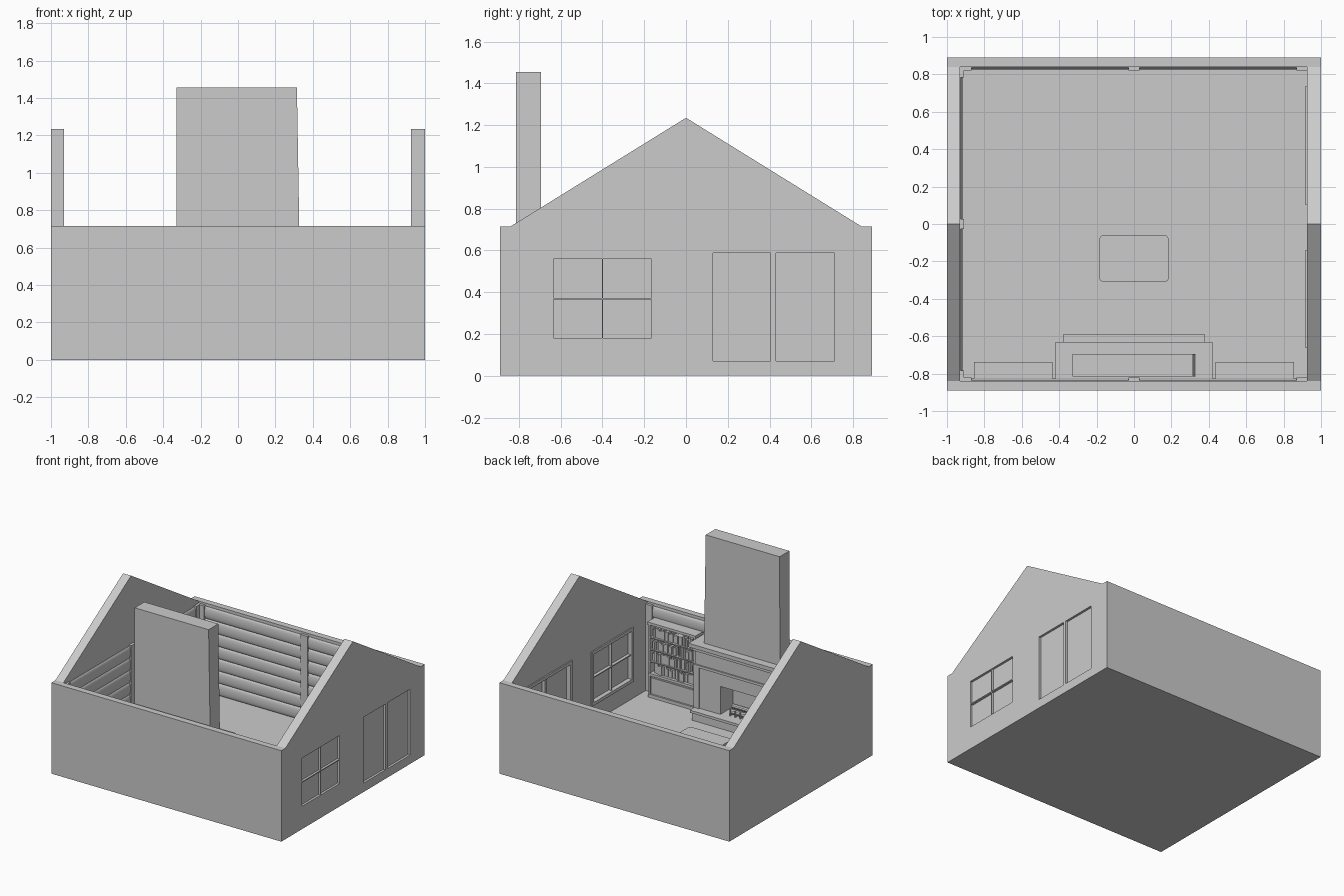
import bpy, bmesh, math, random

if "Cube" in bpy.data.objects:
    bpy.data.objects.remove(bpy.data.objects["Cube"])

random.seed(4)


def finish(name, bm):
    bmesh.ops.recalc_face_normals(bm, faces=bm.faces)
    me = bpy.data.meshes.new(name)
    bm.to_mesh(me)
    bm.free()
    ob = bpy.data.objects.new(name, me)
    bpy.context.collection.objects.link(ob)
    return ob


def boxes(name, items):
    """One object from boxes given as (x0, x1, y0, y1, z0, z1)."""
    bm = bmesh.new()
    for x0, x1, y0, y1, z0, z1 in items:
        vs = bmesh.ops.create_cube(bm, size=1)["verts"]
        for v in vs:
            v.co = (x0 + (v.co.x + .5) * (x1 - x0), y0 + (v.co.y + .5) * (y1 - y0),
                    z0 + (v.co.z + .5) * (z1 - z0))
    return finish(name, bm)


def prism(name, pts, axis, a, b):
    """Extrude a 2D outline along an axis from a to b."""
    put = {"x": lambda u, v, t: (t, u, v), "y": lambda u, v, t: (u, t, v),
           "z": lambda u, v, t: (u, v, t)}[axis]
    bm = bmesh.new()
    lo = [bm.verts.new(put(u, v, a)) for u, v in pts]
    hi = [bm.verts.new(put(u, v, b)) for u, v in pts]
    bm.faces.new(lo)
    bm.faces.new(hi)
    n = len(pts)
    for i in range(n):
        bm.faces.new((lo[i], lo[(i + 1) % n], hi[(i + 1) % n], hi[i]))
    return finish(name, bm)


def smooth(ob):
    bpy.ops.object.select_all(action="DESELECT")
    ob.select_set(True)
    bpy.context.view_layer.objects.active = ob
    bpy.ops.object.shade_smooth_by_angle(angle=math.radians(35))


# Shell: floor, long walls, gable ends
boxes("floor", [(-.95, .95, -.85, .85, 0, .02)])
boxes("front_wall", [(-.93, .93, -.89, -.84, 0, .715)])
boxes("back_wall", [(-.93, .93, .84, .89, 0, .715)])
gable = [(-.89, 0), (.89, 0), (.89, .715), (.84, .715), (0, 1.235), (-.84, .715), (-.89, .715)]
prism("left_gable", gable, "x", -1, -.93)
right = prism("right_gable", gable, "x", .925, 1)

# Openings in the right gable (y0, y1, z0, z1)
window = [(y, y + .232, z, z + .185) for y in (-.635, -.398) for z in (.18, .373)]
door = [(.13, .405, .07, .588), (.43, .71, .07, .588)]
cutter = boxes("opening_cutter", [(.8, 1.1) + o for o in window + door])
cutter.hide_render = True
mod = right.modifiers.new("openings", "BOOLEAN")
mod.object = cutter
mod.operation = "DIFFERENCE"
mod.solver = "EXACT"
bpy.context.view_layer.objects.active = right
bpy.ops.object.modifier_apply(modifier=mod.name)
bpy.data.objects.remove(cutter)
boxes("glass_panes", [(.95, .982) + o for o in window + door])
boxes("door_sill", [(.98, 1.0, .105, .735, .02, .065)])


# Inside casings round the window and the door
def casing(name, y0, y1, z0, z1, w):
    x0, x1 = .915, .93
    boxes(name, [(x0, x1, y0 - w, y0, z0 - w, z1 + w), (x0, x1, y1, y1 + w, z0 - w, z1 + w),
                 (x0, x1, y0, y1, z1, z1 + w), (x0, x1, y0, y1, z0 - w, z0)])


casing("window_casing", -.635, -.166, .18, .558, .025)
casing("door_casing", .13, .71, .07, .588, .025)

# Rounded log cladding on three inner walls
LOGS, H, SEG = 7, .096, 8


def log_profile(base, sign):
    pts = [(base, .02)]
    for i in range(LOGS):
        for k in range(SEG + (i == LOGS - 1)):
            a = math.pi * k / SEG
            pts.append((base + sign * (.002 + .011 * math.sin(a)),
                        .02 + H * i + H * (1 - math.cos(a)) / 2))
    return pts + [(base, .02 + H * LOGS)]


smooth(prism("front_logs", log_profile(-.84, 1), "x", -.93, .925))
smooth(prism("back_logs", log_profile(.84, -1), "x", -.93, .925))
smooth(prism("left_logs", log_profile(-.93, 1), "y", -.84, .84))

# Posts over the cladding
posts = []
for s in (-1, 1):
    ya, yb = sorted((s * .84, s * .82))
    posts += [(x - .03, x + .03, ya, yb, .02, .7) for x in (-.9, 0, .9)]
posts += [(-.93, -.91, y - .027, y + .027, .02, .7) for y in (-.81, 0, .81)]
boxes("wall_posts", posts)

# Chimney, slightly narrower at the top right
prism("chimney", [(-.33, .56), (.33, .56), (.315, 1.455), (-.328, 1.455)], "y", -.815, -.695)

# Fireplace: piers, lintel, mantel, firebox, hearth
boxes("fireplace_surround", [(-.38, -.16, -.83, -.655, .02, .56), (.16, .38, -.83, -.655, .02, .56),
                             (-.16, .16, -.83, -.655, .32, .56), (-.16, .16, -.83, -.81, .02, .32)])
boxes("surround_trim", [(-.39, .39, -.66, -.645, .42, .44), (-.385, -.34, -.66, -.645, .1, .42),
                        (.34, .385, -.66, -.645, .1, .42)])
boxes("mantel", [(-.4, .4, -.83, -.645, .545, .57), (-.42, .42, -.83, -.63, .57, .6)])
boxes("hearth", [(-.37, .37, -.78, -.6, .02, .08), (-.38, .38, -.78, -.59, .08, .1)])


def log(name, y, z, r, x0, x1):
    smooth(prism(name, [(y + r * math.cos(math.tau * i / 10), z + r * math.sin(math.tau * i / 10))
                        for i in range(10)], "x", x0, x1))


log("fire_log_front", -.70, .125, .02, -.1, .1)
log("fire_log_back", -.75, .125, .02, -.11, .09)
log("fire_log_top", -.725, .157, .018, -.08, .1)
boxes("fire_grate", [(x - .004, x + .004, -.77, -.675, .1, .108) for x in (-.09, -.045, 0, .045, .09)]
      + [(x - .004, x + .004, -.68, -.672, .1, .15) for x in (-.09, -.045, 0, .045, .09)])

# Bookcases either side of the fireplace
for side, x0 in (("left", -.85), ("right", .44)):
    x1, y0, y1 = x0 + .41, -.83, -.745
    rows = [.21 + .094 * i for i in range(4)]
    boxes(side + "_bookcase", [
        (x0, x0 + .015, y0, y1, .02, .6), (x1 - .015, x1, y0, y1, .02, .6),
        (x0, x1, y0, y0 + .01, .02, .6), (x0 - .005, x1 + .005, y0, y1 + .006, .59, .61),
        (x0, x1, y0, y1 - .01, .02, .195), (x0, x1, y0, y1 + .004, .02, .045),
        (x0, x1, y0, y1 + .004, .19, .21), (x0 + .02, x1 - .02, y1 - .01, y1 - .003, .06, .175)]
        + [(x0 + .01, x1 - .01, y0, y1 - .002, z - .008, z) for z in rows[1:]])
    books = []
    for z in rows:
        x = x0 + .017
        while x < x1 - .035:
            w = random.uniform(.009, .02)
            if random.random() > .07:
                books.append((x, x + w, y0 + .01, y1 - random.uniform(.008, .022),
                              z, z + random.uniform(.055, .08)))
            x += w + .0015
    boxes(side + "_books", books)

# Coffee table with rounded corners
outline = []
for cx, cy, a0 in ((.16, -.085, 0), (-.16, -.085, 90), (-.16, -.285, 180), (.16, -.285, 270)):
    for k in range(5):
        a = math.radians(a0 + 22.5 * k)
        outline.append((cx + .026 * math.cos(a), cy + .026 * math.sin(a)))
prism("table_top", outline, "z", .11, .13)
boxes("table_legs", [(x - .012, x + .012, y - .012, y + .012, .02, .11)
                     for x in (-.15, .15) for y in (-.28, -.09)])
